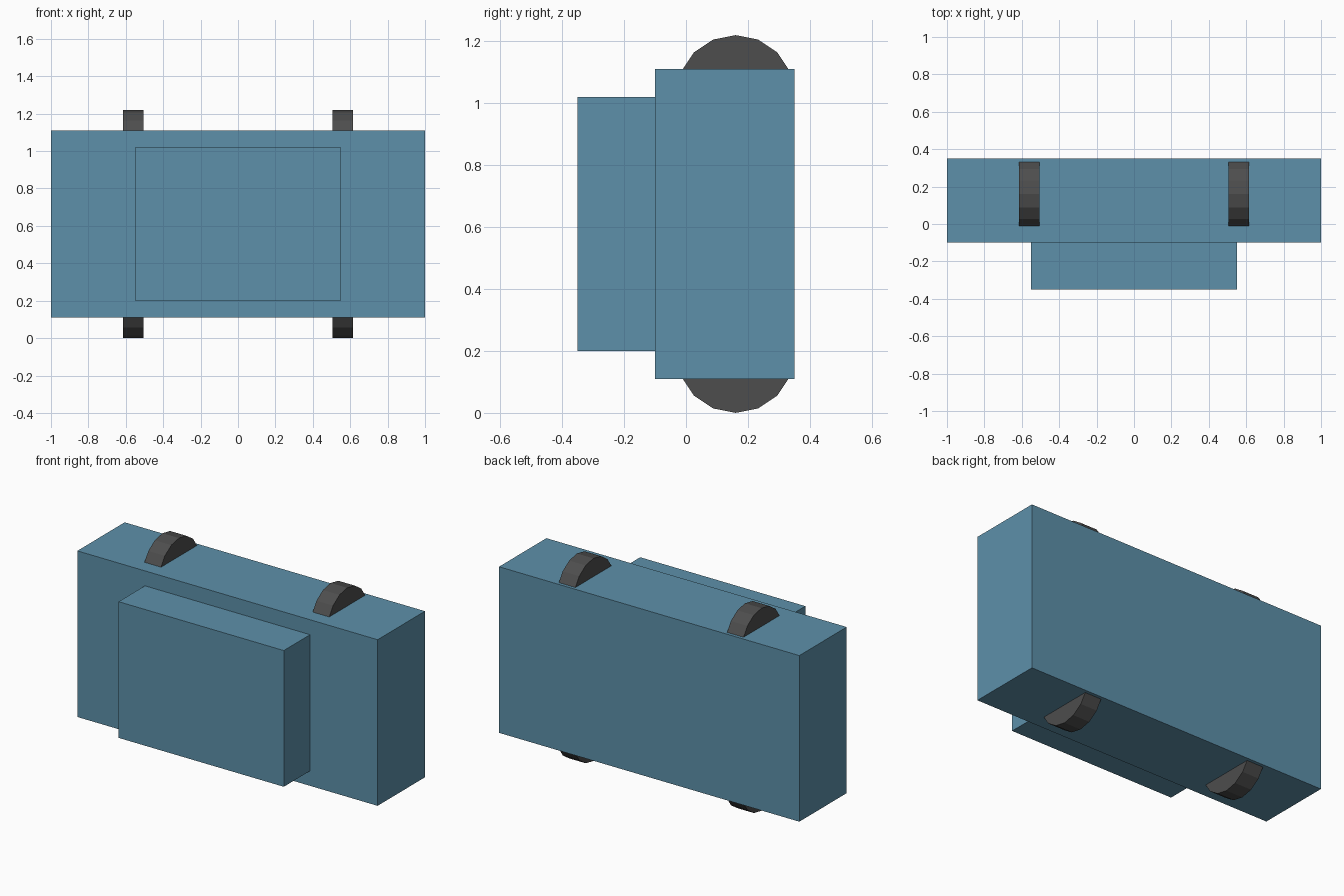
import bpy
from math import pi

if "Cube" in bpy.data.objects:
    bpy.data.objects.remove(bpy.data.objects["Cube"])


def material(name, color):
    m = bpy.data.materials.new(name)
    m.diffuse_color = (*color, 1)
    m.use_nodes = True
    m.node_tree.nodes["Principled BSDF"].inputs["Base Color"].default_value = m.diffuse_color
    return m


BLUE = material("blue_paint", (0.11, 0.28, 0.40))
DARK = material("dark_rubber", (0.075, 0.075, 0.075))


def box(name, lo, hi, mat):
    center = [(a + b) / 2 for a, b in zip(lo, hi)]
    bpy.ops.mesh.primitive_cube_add(size=1, location=center)
    ob = bpy.context.object
    ob.name = name
    ob.scale = [b - a for a, b in zip(lo, hi)]
    bpy.ops.object.transform_apply(location=False, rotation=False, scale=True)
    ob.data.materials.append(mat)


def wheel(name, x, z):
    bpy.ops.mesh.primitive_cylinder_add(vertices=16, radius=0.19, depth=0.11,
                                        location=(x, 0.16, z), rotation=(0, pi / 2, 0))
    ob = bpy.context.object
    ob.name = name
    ob.data.materials.append(DARK)


# Car lying on its side: body slab and cabin block
box("body", (-1, -0.10, 0.11), (1, 0.35, 1.11), BLUE)
box("cabin", (-0.55, -0.35, 0.20), (0.55, -0.10, 1.02), BLUE)

# Four wheels, sunk into both long sides of the body
for x, end in ((-0.56, "left"), (0.56, "right")):
    for z, side in ((0.19, "lower"), (1.03, "upper")):
        wheel(f"wheel_{side}_{end}", x, z)
